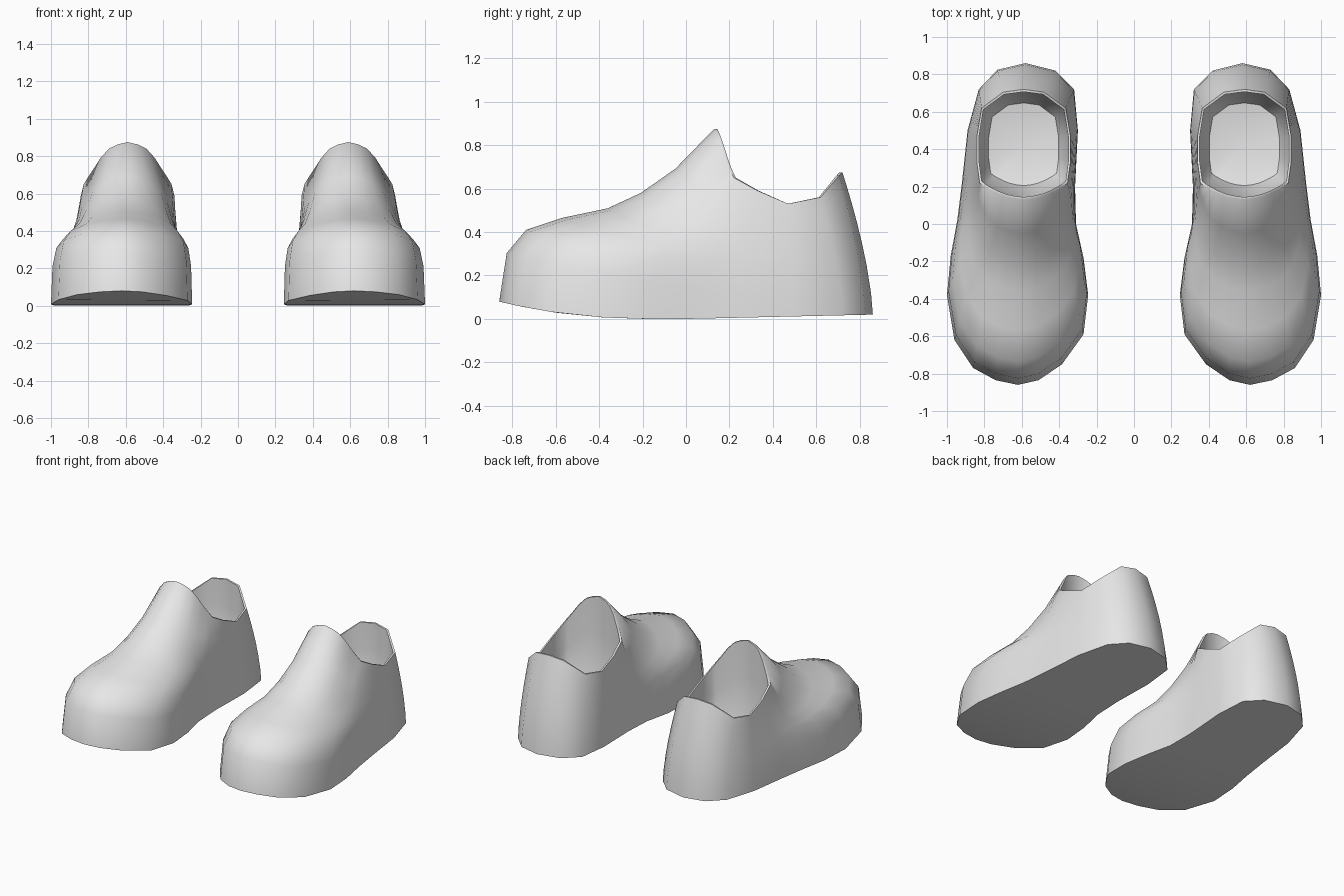
import bpy, bmesh, math

if "Cube" in bpy.data.objects:
    bpy.data.objects.remove(bpy.data.objects["Cube"], do_unlink=True)

grey = bpy.data.materials.new("plain_grey")
grey.use_nodes = True
grey.diffuse_color = (0.8, 0.8, 0.8, 1)
grey.node_tree.nodes["Principled BSDF"].inputs["Base Color"].default_value = (0.8, 0.8, 0.8, 1)

# Sole outline of the left shoe: toe, outer side, heel, inner side
SOLE = [(.62, -.86), (.74, -.835), (.86, -.77), (.96, -.62), (1.0, -.38), (.98, -.17),
        (.945, .02), (.92, .22), (.89, .50), (.83, .72), (.73, .825), (.58, .86),
        (.42, .82), (.32, .72), (.30, .50), (.315, .20), (.31, .0), (.27, -.18),
        (.245, -.38), (.27, -.59), (.385, -.75), (.51, -.835)]
# Half of the ankle opening from tongue tip to heel: x offset, y, z
RIM = [(0, .13, .875), (.055, .137, .862), (.10, .147, .84), (.145, .165, .79),
       (.18, .183, .735), (.21, .20, .69), (.235, .22, .65), (.25, .33, .59),
       (.25, .47, .53), (.225, .62, .56), (.11, .705, .66), (0, .72, .675)]
# Profile from sole to rim as (inward, upward) fractions
TOE = [(0, 0), (.035, .28), (.125, .415), (.295, .485), (.505, .54), (.66, .63), (.82, .77), (1, 1)]
HEEL = [(h ** 1.5, h) for h in (0, .15, .35, .5, .65, .78, .9, 1)]
# How far each half column follows the toe profile
TOE_WEIGHT = [1, 1, 1, 1, 1, .85, .5, .15, 0, 0, 0, 0]
N = len(SOLE)
MID_X, MID_Y = .59, .43


def sole_height(y):
    """Toe spring at the front, slight lift at the heel."""
    return .08 * (max(0, -y - .15) / .71) ** 2.2 + .02 * max(0, y) / .86


def half(i):
    return i if i <= N // 2 else N - i


def rim_point(i):
    dx, y, z = RIM[half(i)]
    return MID_X + (dx if i <= N // 2 else -dx), y, z


def column_point(i, k):
    bx, by = SOLE[i]
    bz = sole_height(by)
    rx, ry, rz = rim_point(i)
    w = TOE_WEIGHT[half(i)]
    a = w * TOE[k][0] + (1 - w) * HEEL[k][0]
    h = w * TOE[k][1] + (1 - w) * HEEL[k][1]
    return bx + (rx - bx) * a, by + (ry - by) * a, bz + (rz - bz) * h


def inner_point(i, scale, drop):
    """Lining: the rim shrunk towards the opening centre and lowered."""
    x, y, z = rim_point(i)
    return (MID_X + (x - MID_X) * scale, MID_Y + (y - MID_Y) * scale,
            z + (.10 - z) * drop)


def build_shoe(name, side):
    bm = bmesh.new()

    def ring(points):
        return [bm.verts.new((side * x, y, z)) for x, y, z in points]

    # Outer upper, then rim and lining
    rings = [ring([column_point(i, k) for i in range(N)]) for k in range(len(TOE))]
    for scale, drop in ((.955, .0), (.96, .35), (.93, .7), (.75, .95)):
        rings.append(ring([inner_point(i, scale, drop) for i in range(N)]))
    for low, high in zip(rings, rings[1:]):
        for i in range(N):
            j = (i + 1) % N
            bm.faces.new((low[i], low[j], high[j], high[i]))

    # Inner floor
    centre = bm.verts.new((side * MID_X, MID_Y, .09))
    for i in range(N):
        bm.faces.new((rings[-1][i], rings[-1][(i + 1) % N], centre))

    # Sole in strips across the foot
    s = rings[0]
    bm.faces.new((s[0], s[1], s[N - 1]))
    for i in range(1, N // 2 - 1):
        bm.faces.new((s[i], s[i + 1], s[N - i - 1], s[N - i]))
    bm.faces.new((s[N // 2 - 1], s[N // 2], s[N // 2 + 1]))

    bmesh.ops.recalc_face_normals(bm, faces=bm.faces)
    mesh = bpy.data.meshes.new(name)
    bm.to_mesh(mesh)
    bm.free()
    mesh.materials.append(grey)
    shoe = bpy.data.objects.new(name, mesh)
    bpy.context.collection.objects.link(shoe)
    bpy.ops.object.select_all(action='DESELECT')
    shoe.select_set(True)
    bpy.context.view_layer.objects.active = shoe
    bpy.ops.object.shade_smooth_by_angle(angle=math.radians(55))


build_shoe("left_shoe", 1)
build_shoe("right_shoe", -1)
